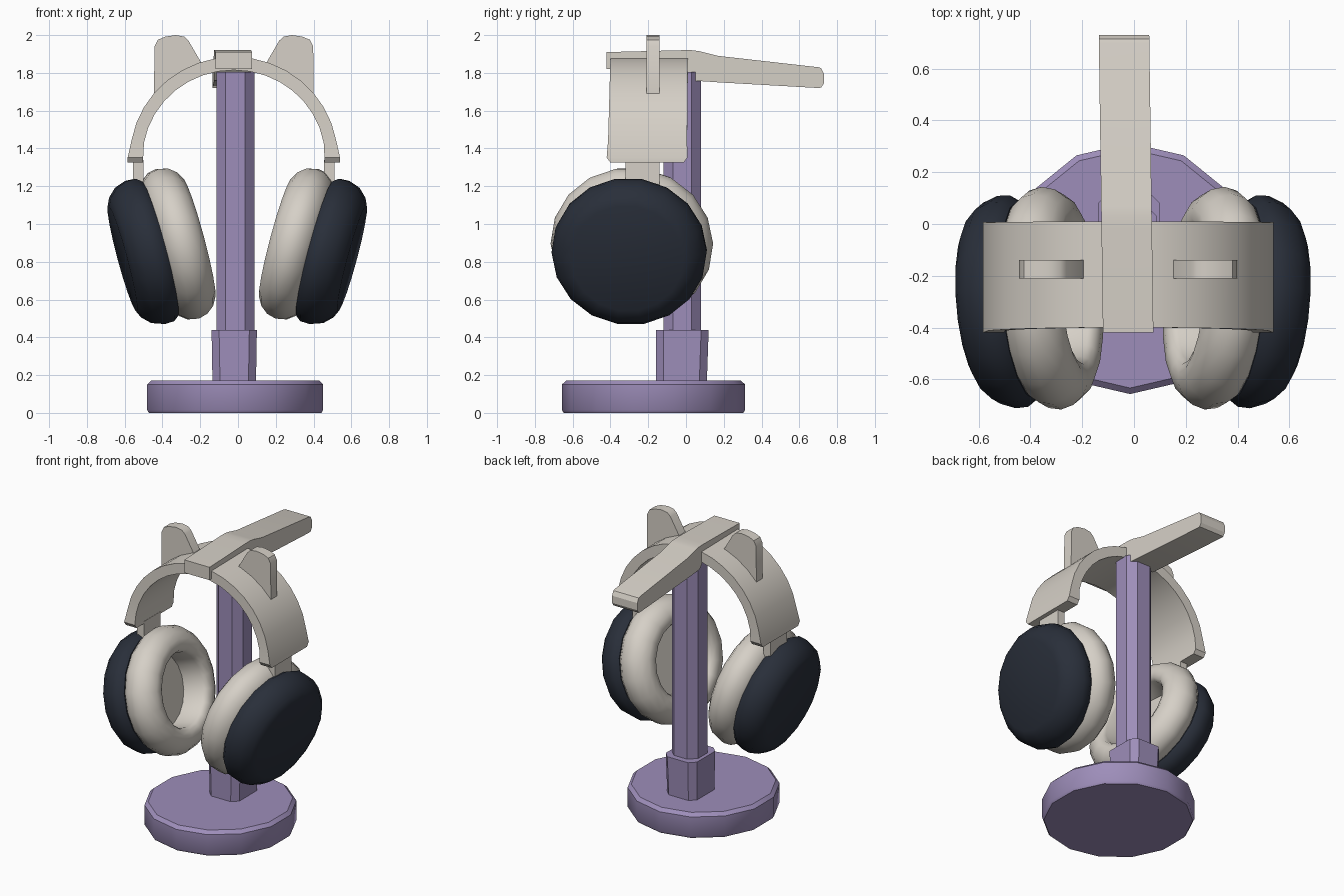
import bpy, bmesh
from math import sin, cos, pi, radians
from mathutils import Matrix, Vector

if "Cube" in bpy.data.objects:
    bpy.data.objects.remove(bpy.data.objects["Cube"])


def material(name, rgb):
    m = bpy.data.materials.new(name)
    m.diffuse_color = (*rgb, 1)
    m.use_nodes = True
    m.node_tree.nodes["Principled BSDF"].inputs["Base Color"].default_value = m.diffuse_color
    return m


PURPLE = material("purple", (0.34, 0.27, 0.49))
CREAM = material("cream", (0.67, 0.63, 0.57))
DARK = material("dark", (0.022, 0.028, 0.042))


def loft(name, rings, mat, matrix=None, angle=35):
    """Skin a list of equal-sized rings and cap both ends."""
    bm = bmesh.new()
    rows = [[bm.verts.new(matrix @ Vector(p) if matrix else p) for p in r] for r in rings]
    n = len(rows[0])
    for a, b in zip(rows, rows[1:]):
        for i in range(n):
            j = (i + 1) % n
            bm.faces.new((a[i], a[j], b[j], b[i]))
    bm.faces.new(rows[0])
    bm.faces.new(rows[-1])
    bmesh.ops.recalc_face_normals(bm, faces=bm.faces)
    me = bpy.data.meshes.new(name)
    bm.to_mesh(me)
    bm.free()
    ob = bpy.data.objects.new(name, me)
    bpy.context.collection.objects.link(ob)
    me.materials.append(mat)
    bpy.ops.object.select_all(action='DESELECT')
    ob.select_set(True)
    bpy.context.view_layer.objects.active = ob
    bpy.ops.object.shade_smooth_by_angle(angle=radians(angle))
    return ob


def chamfered(x0, x1, y0, y1, c, z):
    return [(x0 + c, y0, z), (x1 - c, y0, z), (x1, y0 + c, z), (x1, y1 - c, z),
            (x1 - c, y1, z), (x0 + c, y1, z), (x0, y1 - c, z), (x0, y0 + c, z)]


def mirror_x(center):
    return Matrix.Translation((2 * center, 0, 0)) @ Matrix.Scale(-1, 4, (1, 0, 0))


# Stand: round base, collar and post
base = [(0.0, 0.468), (0.015, 0.478), (0.15, 0.478), (0.172, 0.455)]
loft("stand_base", [[(-0.015 + r * cos(2 * pi * i / 14 + pi / 2),
                      -0.172 + 1.015 * r * sin(2 * pi * i / 14 + pi / 2), z)
                     for i in range(14)] for z, r in base], PURPLE)
loft("stand_collar", [chamfered(-0.135, 0.095, -0.16, 0.11, 0.04, 0.15),
                      chamfered(-0.14, 0.10, -0.16, 0.12, 0.04, 0.44)], PURPLE, angle=25)
loft("stand_post", [chamfered(-0.115, 0.088, -0.12, 0.08, 0.05, z)
                    for z in (0.4, 1.805)], PURPLE, angle=25)

# Holder arm on top: side profile (y, z top, z bottom), slightly narrower at the tip
arm = [(-0.42, 1.91, 1.82), (-0.02, 1.92, 1.815), (0.03, 1.92, 1.76), (0.07, 1.915, 1.757),
       (0.17, 1.89, 1.75), (0.70, 1.83, 1.72), (0.715, 1.825, 1.722), (0.73, 1.795, 1.745)]
rings = []
for y, zt, zb in arm:
    s = -0.014 * (y + 0.42)
    x0, x1 = -0.12 + s, 0.075 + s
    rings.append([(x0, y, zb), (x1, y, zb), (x1, y, zt), (x0, y, zt)])
loft("holder_arm", rings, CREAM, angle=25)

# Headband: a broad flat strip swept over a half ellipse, with a small lip at each end
MID = -0.022
rings = []
SEG = 18
for i in range(SEG + 1):
    t = pi * i / SEG
    c, s = cos(t), sin(t)
    y0, y1 = -0.415 + 0.015 * s, 0.005 + 0.005 * s
    xo, xi = MID + 0.55 * c, MID + 0.483 * c
    zo, zi = 1.35 + 0.535 * s, 1.35 + 0.465 * s
    rings.append([(xo, y0, zo), (xo, y1, zo), (xi, y1, zi), (xi, y0, zi)])


def lip(side):
    out = []
    for dz, inset in ((1.325, 0.02), (1.352, 0.0)):
        xo, xi = MID + side * 0.562, MID + side * 0.48
        out.append([(xo, -0.42 + inset, dz), (xo, 0.008 - inset, dz),
                    (xi, 0.008 - inset, dz), (xi, -0.42 + inset, dz)])
    return out


loft("headband", lip(1) + rings[1:-1] + lip(-1)[::-1], CREAM)

# Left and right: animal-ear fin, slider stem, outer shell, ear cushion
fin = [(-0.445, 1.66), (-0.442, 1.94), (-0.425, 1.975), (-0.385, 1.992), (-0.33, 2.0),
       (-0.285, 1.992), (-0.262, 1.97), (-0.195, 1.855), (-0.21, 1.81), (-0.32, 1.77)]
N = 18
shell = [(-0.205, 0.30), (-0.185, 0.345), (-0.14, 0.39), (-0.08, 0.412), (-0.03, 0.41), (0.0, 0.385)]
cushion = [(-0.02, 0.35), (0.01, 0.39), (0.05, 0.422), (0.10, 0.432), (0.15, 0.418),
           (0.19, 0.385), (0.215, 0.34), (0.218, 0.30), (0.205, 0.265), (0.18, 0.25), (0.04, 0.245)]
cup = (Matrix.Translation((-0.415, -0.295, 0.87)) @ Matrix.Rotation(radians(5), 4, 'Z')
       @ Matrix.Rotation(radians(-15), 4, 'Y'))


def lathe(profile):
    return [[(a, r * cos(2 * pi * i / N), 0.965 * r * sin(2 * pi * i / N)) for i in range(N)]
            for a, r in profile]


for side in ("left", "right"):
    flip = side == "right"
    m_band = mirror_x(MID) if flip else Matrix()
    m_cup = (mirror_x(-0.004) if flip else Matrix()) @ cup
    loft(side + "_fin", [[(x, y, z) for x, z in fin] for y in (-0.21, -0.14)], CREAM, m_band)
    loft(side + "_stem", [[(-0.555, -0.32, z), (-0.50, -0.32, z), (-0.50, -0.14, z), (-0.555, -0.14, z)]
                          for z in (1.17, 1.34)], CREAM, m_band)
    loft(side + "_shell", lathe(shell), DARK, m_cup, 50)
    loft(side + "_cushion", lathe(cushion), CREAM, m_cup, 50)
